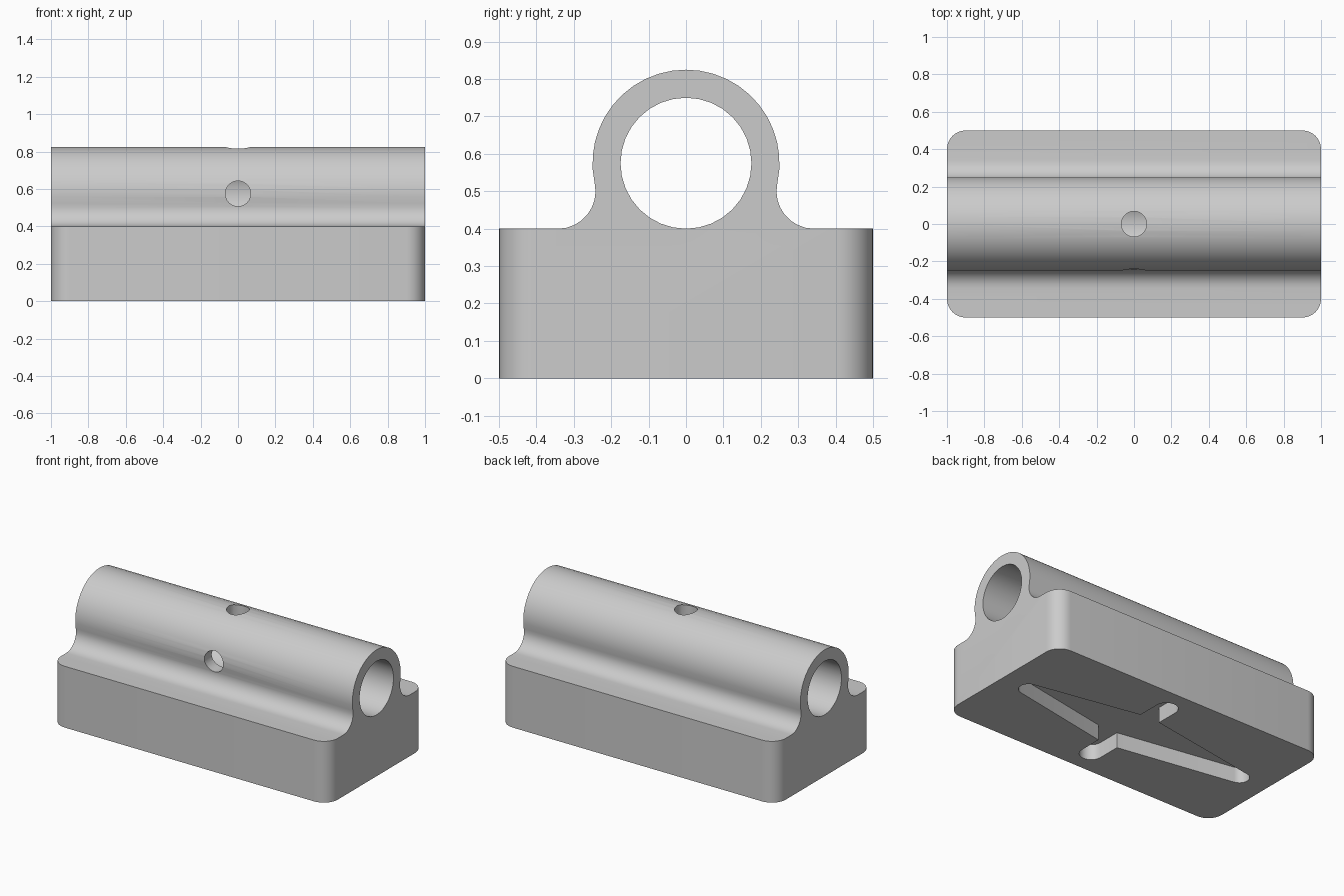
import bpy
import bmesh
from math import sin, cos, pi, radians, sqrt, atan2
from mathutils import Matrix, Vector

cube = bpy.data.objects.get("Cube")
if cube:
    bpy.data.objects.remove(cube, do_unlink=True)

AXIS_Z = 0.575     # height of the bore axis
TUBE_R, BORE_R, HOLE_R = 0.25, 0.175, 0.068
BASE_H, FILLET = 0.4, 0.1

grey = bpy.data.materials.new("plain grey")
grey.use_nodes = True
colour = (0.6, 0.6, 0.6, 1)
grey.diffuse_color = colour
grey.node_tree.nodes["Principled BSDF"].inputs["Base Color"].default_value = colour


def arc(cx, cy, r, start, end, steps):
    """Points along an arc, angles in radians."""
    angles = [start + (end - start) * i / steps for i in range(steps + 1)]
    return [(cx + r * cos(a), cy + r * sin(a)) for a in angles]


def prism(name, outline, to_3d, direction):
    """Extrude a 2D outline, placed by to_3d, along a direction."""
    bm = bmesh.new()
    face = bm.faces.new([bm.verts.new(to_3d(*p)) for p in outline])
    new = bmesh.ops.extrude_face_region(bm, geom=[face])["geom"]
    verts = [v for v in new if isinstance(v, bmesh.types.BMVert)]
    bmesh.ops.translate(bm, verts=verts, vec=Vector(direction))
    bmesh.ops.recalc_face_normals(bm, faces=bm.faces)
    return finish(name, bm)


def finish(name, bm):
    mesh = bpy.data.meshes.new(name)
    bm.to_mesh(mesh)
    bm.free()
    mesh.materials.append(grey)
    obj = bpy.data.objects.new(name, mesh)
    bpy.context.collection.objects.link(obj)
    return obj


def cut(target, cutter):
    """Subtract the cutter and remove it."""
    mod = target.modifiers.new("cut", 'BOOLEAN')
    mod.operation = 'DIFFERENCE'
    mod.solver = 'EXACT'
    mod.object = cutter
    bpy.context.view_layer.objects.active = target
    bpy.ops.object.modifier_apply(modifier=mod.name)
    bpy.data.objects.remove(cutter, do_unlink=True)


# Body profile: block, concave fillets and the round tube
fy = sqrt((TUBE_R + FILLET) ** 2 - (AXIS_Z - BASE_H - FILLET) ** 2)
fz = BASE_H + FILLET
lean = atan2(fz - AXIS_Z, fy)
right_fillet = arc(fy, fz, FILLET, -pi / 2, lean - pi, 8)
left_fillet = [(-y, z) for y, z in reversed(right_fillet)]
crown = arc(0, AXIS_Z, TUBE_R, lean, pi - lean, 24)[1:-1]
profile = ([(-0.5, 0), (0.5, 0), (0.5, BASE_H)] + right_fillet
           + crown + left_fillet + [(-0.5, BASE_H)])
body = prism("bearing_block", profile, lambda y, z: (-1, y, z), (2, 0, 0))

# Rounded vertical corners of the block
bm = bmesh.new()
bm.from_mesh(body.data)
corners = [e for e in bm.edges
           if all(abs(v.co.y) > 0.49 for v in e.verts)
           and abs(e.verts[0].co.z - e.verts[1].co.z) > 0.3]
bmesh.ops.bevel(bm, geom=corners, offset=0.1, segments=8, profile=0.5,
                affect='EDGES', clamp_overlap=False)
bm.to_mesh(body.data)
bm.free()

# Bore along the length
circle = arc(0, AXIS_Z, BORE_R, 0, 2 * pi, 32)[:-1]
cut(body, prism("bore", circle, lambda y, z: (-1.2, y, z), (2.4, 0, 0)))

# Oil hole in the top and screw hole in the front
ring = arc(0, 0, HOLE_R, 0, 2 * pi, 24)[:-1]
cut(body, prism("top_hole", ring, lambda x, y: (x, y, AXIS_Z), (0, 0, 0.4)))
cut(body, prism("front_hole", ring, lambda x, z: (x, 0, z + AXIS_Z), (0, -0.4, 0)))

# Shallow cross-shaped pocket underneath: tapered long arms, straight short arms
slot_r, tip_r, shift = 0.07, 0.06, 0.04
tilt = radians(80)
pocket = []
for s in (1, -1):
    pocket += [(s * x, s * y) for x, y in arc(0.8, 0, tip_r, -tilt, tilt, 10)]
    pocket += [(s * slot_r + shift, s * 0.19)]
    pocket += [(s * x + shift, s * y) for x, y in arc(0, 0.34, slot_r, 0, pi, 12)]
    pocket += [(-s * slot_r + shift, s * 0.19)]
cut(body, prism("pocket", pocket, lambda x, y: (x, y, -0.1), (0, 0, 0.2)))

# Smooth shading with crisp edges
bpy.ops.object.select_all(action='DESELECT')
body.select_set(True)
bpy.context.view_layer.objects.active = body
bpy.ops.object.shade_smooth_by_angle(angle=radians(30))
